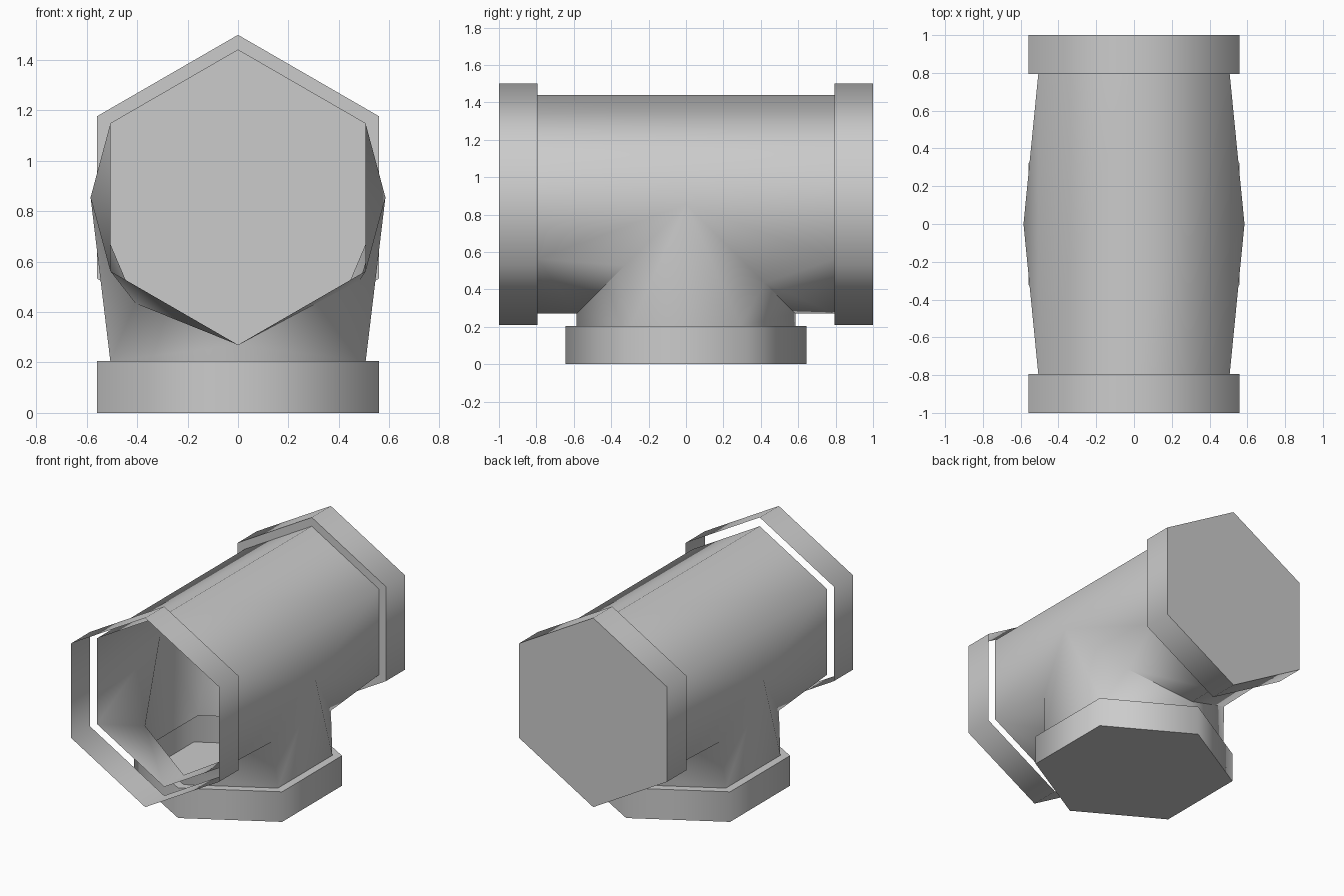
import bpy, bmesh
from math import sin, cos, radians

if "Cube" in bpy.data.objects:
    bpy.data.objects.remove(bpy.data.objects["Cube"])

R_PIPE, R_COLLAR = 0.585, 0.645
AXIS_Z, END = 0.855, 0.795      # pipe axis height, where the pipe ends
LOW = 1.0 - END                 # collar thickness


def build(name, faces):
    bm = bmesh.new()
    for f in faces:
        bm.faces.new([bm.verts.new(p) for p in f])
    bmesh.ops.remove_doubles(bm, verts=bm.verts, dist=0.0005)
    bmesh.ops.recalc_face_normals(bm, faces=bm.faces)
    me = bpy.data.meshes.new(name)
    bm.to_mesh(me)
    bm.free()
    me.shade_smooth()
    me.set_sharp_from_angle(angle=radians(61))
    ob = bpy.data.objects.new(name, me)
    bpy.context.collection.objects.link(ob)
    return ob


def ring_y(r, y):
    # Hexagon around the horizontal axis: top, then clockwise seen from front
    return [(r * sin(radians(60 * i)), y, AXIS_Z + r * cos(radians(60 * i))) for i in range(6)]


def ring_z(r, z):
    # Hexagon around the vertical axis, starting at the front point
    return [(r * sin(radians(60 * i)), -r * cos(radians(60 * i)), z) for i in range(6)]


def bridge(a, b):
    return [(a[i], a[(i + 1) % 6], b[(i + 1) % 6], b[i]) for i in range(6)]


def seam(deg):
    # Point on the front mitre between pipe and branch
    x, d = R_PIPE * cos(radians(deg)), R_PIPE * sin(radians(deg))
    return (x, -d, AXIS_Z - d)


# Tee body: one half, then turned 180 degrees about z
T, UR, LR, B, LL, UL = ring_y(R_PIPE, -END)
Tb, URb = ring_y(R_PIPE, END)[:2]
S = ring_z(R_PIPE, LOW)
peak_r, j_r, j_b, j_l, peak_l = [seam(a) for a in (0, 34, 90, 134, 180)]
half = [
    (T, UR, URb, Tb), (UR, URb, peak_r),                          # upper pipe
    (UR, LR, peak_r), (LR, j_r, peak_r), (LR, B, j_b, j_r),       # front right
    (B, LL, j_l), (B, j_l, j_b), (LL, peak_l, j_l), (LL, UL, peak_l),  # front left
    (j_b, j_r, S[1], S[0]), (j_b, j_l, S[5], S[0]),               # branch
    (j_r, peak_r, S[1]), (j_l, peak_l, S[5]), (peak_r, S[1], S[2]),
]
turned = [[(-x, -y, z) for x, y, z in f] for f in half]
build("tee_body", half + turned)

# Front collar: open band
build("front_collar", bridge(ring_y(R_COLLAR, -1), ring_y(R_COLLAR, -END)))


# Capped collars with a shoulder toward the pipe
def capped_collar(name, ring, inner, outer):
    a, b, c = ring(R_PIPE, inner), ring(R_COLLAR, inner), ring(R_COLLAR, outer)
    build(name, bridge(a, b) + bridge(b, c) + [c])


capped_collar("back_collar", ring_y, END, 1.0)
capped_collar("bottom_collar", ring_z, LOW, 0.0)
